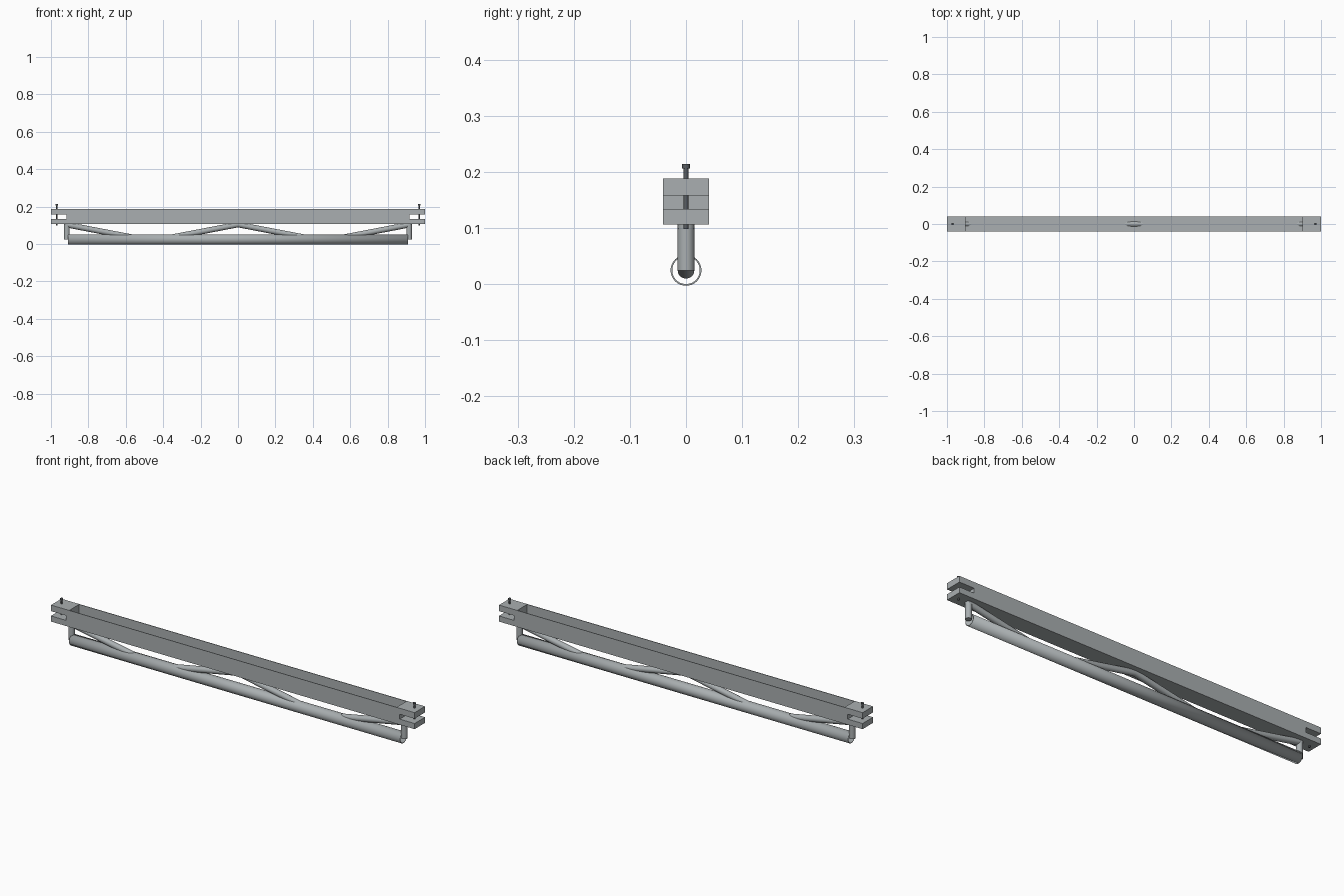
import bpy
import bmesh
from mathutils import Vector

cube = bpy.data.objects.get("Cube")
if cube:
    bpy.data.objects.remove(cube, do_unlink=True)


def make_material(name, rgb):
    mat = bpy.data.materials.new(name)
    mat.use_nodes = True
    mat.diffuse_color = (*rgb, 1)
    mat.node_tree.nodes["Principled BSDF"].inputs["Base Color"].default_value = (*rgb, 1)
    return mat


STEEL = make_material("light steel", (0.40, 0.43, 0.44))
DARK = make_material("dark steel", (0.10, 0.11, 0.12))

WIDTH = 0.041            # half width of the beam
BOTTOM, TOP = 0.106, 0.188
WALL = 0.003
BEAM_END = 0.9
AXIS_Z = 0.0245          # centre height of the lower tube


def finish(bm, name, mat, smooth=False):
    bmesh.ops.recalc_face_normals(bm, faces=bm.faces)
    mesh = bpy.data.meshes.new(name)
    bm.to_mesh(mesh)
    bm.free()
    obj = bpy.data.objects.new(name, mesh)
    bpy.context.collection.objects.link(obj)
    mesh.materials.append(mat)
    if smooth:
        bpy.ops.object.select_all(action="DESELECT")
        obj.select_set(True)
        bpy.context.view_layer.objects.active = obj
        bpy.ops.object.shade_smooth_by_angle()
    return obj


def extrude_profile(name, points, direction, mat):
    """Turn a closed outline into a solid by pushing it along a direction."""
    bm = bmesh.new()
    face = bm.faces.new([bm.verts.new(p) for p in points])
    result = bmesh.ops.extrude_face_region(bm, geom=[face], use_keep_orig=True)
    moved = [v for v in result["geom"] if isinstance(v, bmesh.types.BMVert)]
    bmesh.ops.translate(bm, verts=moved, vec=Vector(direction))
    return finish(bm, name, mat)


def upright_cylinder(name, x, low, high, radius, sides, mat):
    bm = bmesh.new()
    bmesh.ops.create_cone(bm, cap_ends=True, segments=sides, radius1=radius,
                          radius2=radius, depth=high - low)
    bmesh.ops.translate(bm, verts=bm.verts, vec=(x, 0, (low + high) / 2))
    return finish(bm, name, mat, smooth=True)


# Open-topped channel beam
inner = WIDTH - WALL
channel = [(-WIDTH, TOP), (-WIDTH, BOTTOM), (WIDTH, BOTTOM), (WIDTH, TOP),
           (inner, TOP), (inner, BOTTOM + WALL), (-inner, BOTTOM + WALL), (-inner, TOP)]
extrude_profile("channel_beam", [(-BEAM_END, y, z) for y, z in channel],
                (2 * BEAM_END, 0, 0), STEEL)

# Slotted end blocks, clamp screws and posts
slot_low, slot_high, slot_x = 0.134, 0.158, 0.918
clamp = [(BEAM_END, BOTTOM), (1, BOTTOM), (1, slot_low), (slot_x, slot_low),
         (slot_x, slot_high), (1, slot_high), (1, TOP), (BEAM_END, TOP)]
for side, label in ((1, "left"), (-1, "right")):
    extrude_profile(f"{label}_end_block", [(side * x, -WIDTH, z) for x, z in clamp],
                    (0, 2 * WIDTH, 0), STEEL)
    screw_x = side * 0.97
    upright_cylinder(f"{label}_screw_shaft", screw_x, 0.098, 0.208, 0.0042, 16, DARK)
    upright_cylinder(f"{label}_screw_head", screw_x, 0.206, 0.214, 0.0068, 16, DARK)
    upright_cylinder(f"{label}_post", side * 0.915, AXIS_Z, BOTTOM, 0.015, 32, STEEL)

# Hollow lower tube
bm = bmesh.new()
bmesh.ops.create_cone(bm, cap_ends=False, segments=48, radius1=AXIS_Z,
                      radius2=AXIS_Z, depth=1.82)
for v in bm.verts:
    v.co = (v.co.z, v.co.y, v.co.x + AXIS_Z)
tube = finish(bm, "lower_tube", STEEL, smooth=True)
shell = tube.modifiers.new("wall", "SOLIDIFY")
shell.thickness = WALL
shell.offset = -1

# Zigzag bracing rod between the beam and the tube
peak = 0.104
half = [(0.415, AXIS_Z), (0.505, AXIS_Z), (0.92, peak)]
path = [(-x, z) for x, z in reversed(half)] + [(0, peak)] + half
curve = bpy.data.curves.new("bracing_rod", "CURVE")
curve.dimensions = "3D"
curve.bevel_depth = 0.015
curve.bevel_resolution = 6
curve.use_fill_caps = True
spline = curve.splines.new("POLY")
spline.points.add(len(path) - 1)
for point, (x, z) in zip(spline.points, path):
    point.co = (x, 0, z, 1)
rod = bpy.data.objects.new("bracing_rod", curve)
bpy.context.collection.objects.link(rod)
curve.materials.append(STEEL)
bpy.ops.object.select_all(action="DESELECT")
rod.select_set(True)
bpy.context.view_layer.objects.active = rod
bpy.ops.object.convert(target="MESH")
bpy.ops.object.shade_smooth_by_angle()
